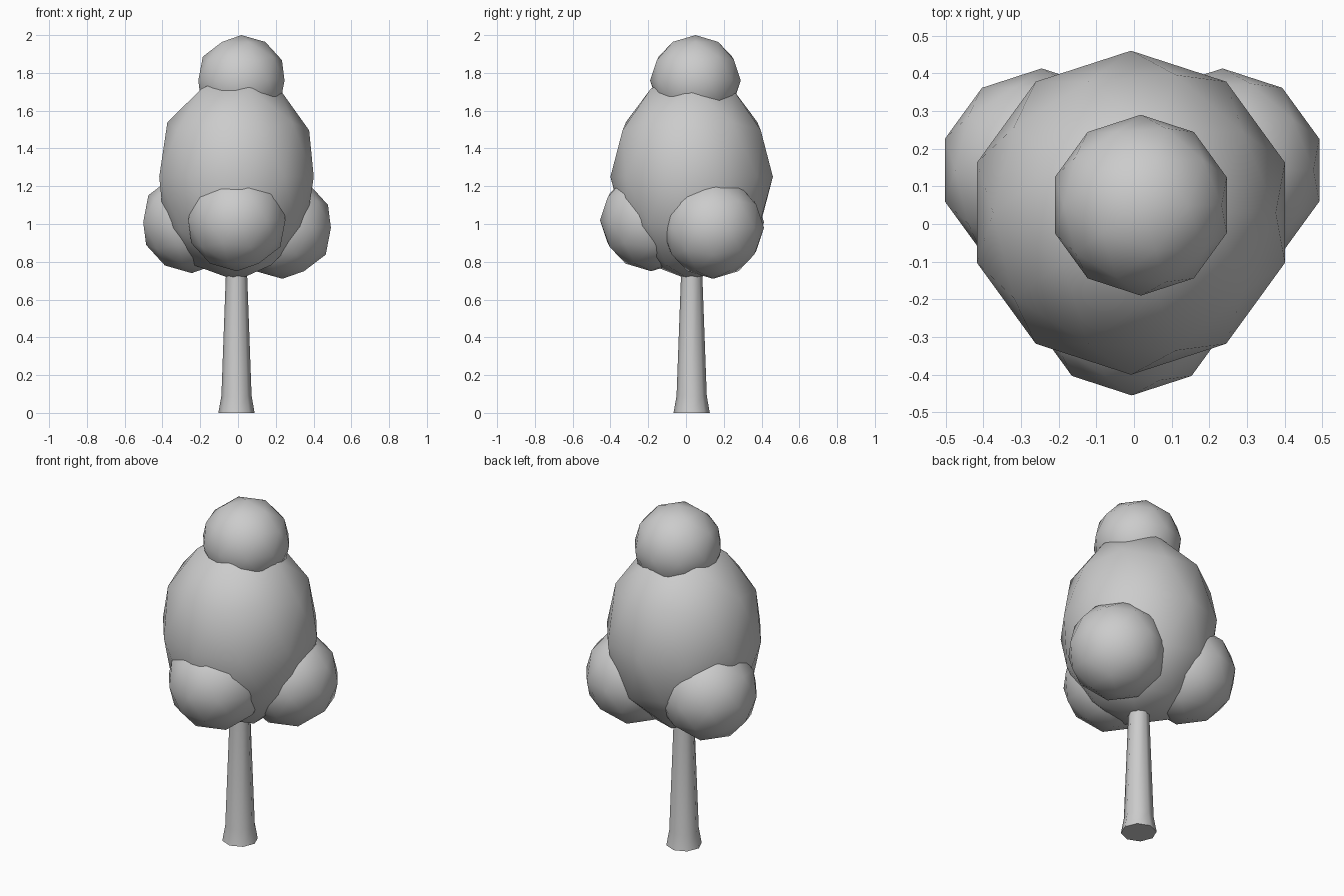
import bpy, bmesh, math

if "Cube" in bpy.data.objects:
    bpy.data.objects.remove(bpy.data.objects["Cube"])

grey = bpy.data.materials.new("pale grey")
grey.diffuse_color = (0.6, 0.6, 0.6, 1)
grey.use_nodes = True
grey.node_tree.nodes["Principled BSDF"].inputs["Base Color"].default_value = grey.diffuse_color


def finish(obj, name):
    obj.name = obj.data.name = name
    obj.data.materials.append(grey)


# Foliage: low-poly spheres with smooth shading (name, centre, radii)
foliage = [
    ("crown", (-0.008, 0.03, 1.25), (0.43, 0.43, 0.55)),
    ("top_clump", (0.018, 0.05, 1.76), (0.24, 0.24, 0.24)),
    ("front_clump", (-0.006, -0.185, 1.02), (0.27, 0.27, 0.27)),
    ("right_clump", (0.235, 0.143, 0.98), (0.27, 0.27, 0.27)),
    ("left_clump", (-0.245, 0.143, 1.01), (0.27, 0.27, 0.27)),
]
for name, centre, radii in foliage:
    bpy.ops.mesh.primitive_ico_sphere_add(subdivisions=2, radius=1, location=centre)
    clump = bpy.context.object
    clump.scale = radii
    bpy.ops.object.transform_apply(location=False, rotation=False, scale=True)
    bpy.ops.object.shade_smooth()
    finish(clump, name)

# Trunk: eight-sided tapered profile with a flared foot (radius, height)
profile = [(0.096, 0.0), (0.080, 0.09), (0.056, 0.74), (0.055, 0.80)]
sides = 8
bm = bmesh.new()
rings = [[bm.verts.new((r * math.cos(math.tau * i / sides),
                        r * math.sin(math.tau * i / sides), z))
          for i in range(sides)] for r, z in profile]
for low, high in zip(rings, rings[1:]):
    for i in range(sides):
        j = (i + 1) % sides
        bm.faces.new((low[i], low[j], high[j], high[i]))
bm.faces.new(rings[0][::-1])
bm.faces.new(rings[-1])
mesh = bpy.data.meshes.new("trunk")
bm.to_mesh(mesh)
bm.free()
trunk = bpy.data.objects.new("trunk", mesh)
trunk.location = (-0.008, 0.03, 0)
bpy.context.collection.objects.link(trunk)
bpy.ops.object.select_all(action='DESELECT')
trunk.select_set(True)
bpy.context.view_layer.objects.active = trunk
bpy.ops.object.shade_smooth_by_angle(angle=math.radians(60))
finish(trunk, "trunk")
